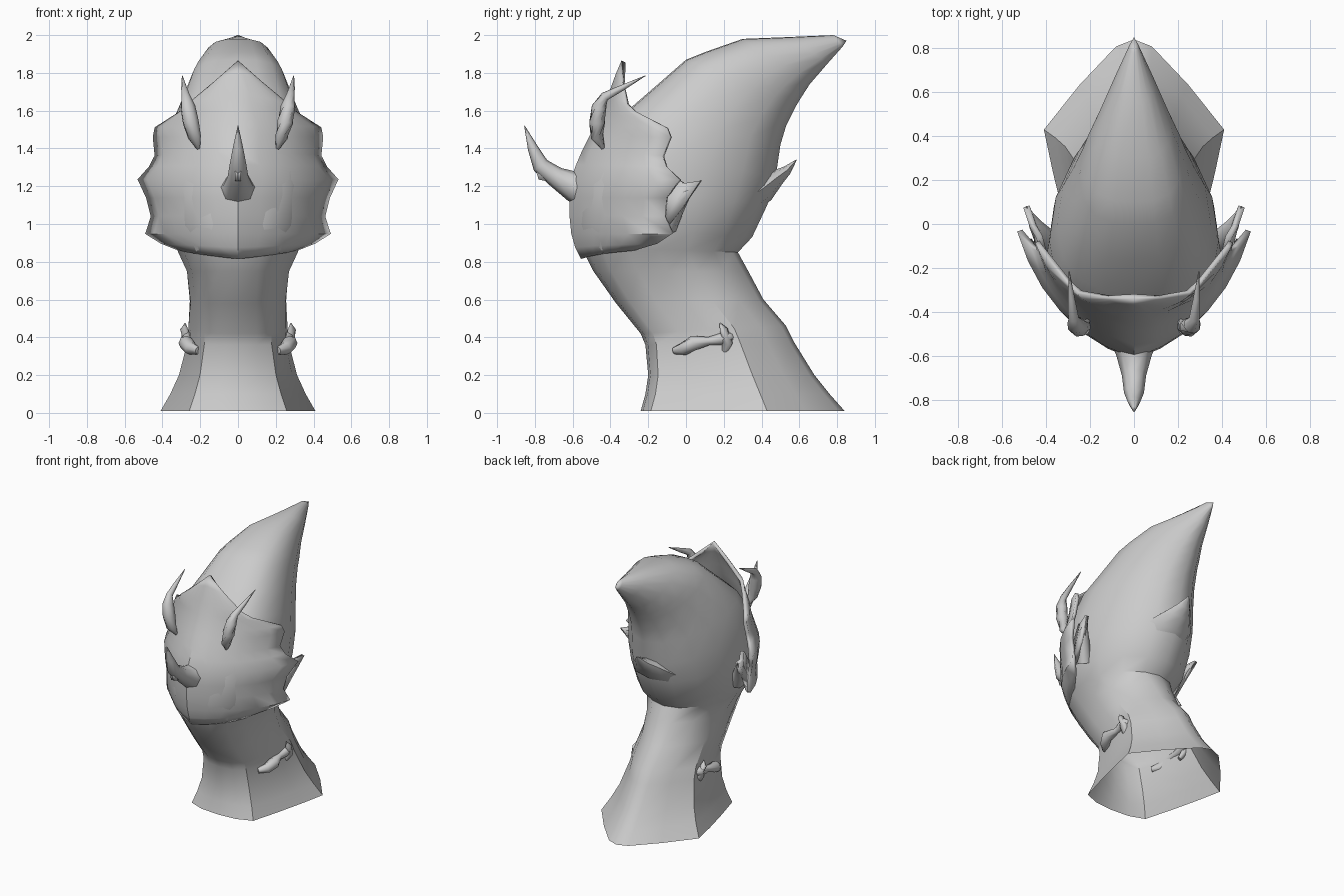
import bpy, bmesh, math
from mathutils import Vector

if "Cube" in bpy.data.objects:
    bpy.data.objects.remove(bpy.data.objects["Cube"])

mat = bpy.data.materials.new("pale_grey")
mat.diffuse_color = (0.6, 0.6, 0.6, 1)
mat.use_nodes = True
mat.node_tree.nodes["Principled BSDF"].inputs["Base Color"].default_value = mat.diffuse_color


def finish(name, bm, thickness=0, angle=40):
    bmesh.ops.remove_doubles(bm, verts=bm.verts, dist=0.0005)
    bmesh.ops.recalc_face_normals(bm, faces=bm.faces)
    me = bpy.data.meshes.new(name)
    bm.to_mesh(me)
    bm.free()
    me.materials.append(mat)
    ob = bpy.data.objects.new(name, me)
    bpy.context.collection.objects.link(ob)
    if thickness:
        mod = ob.modifiers.new("thickness", 'SOLIDIFY')
        mod.thickness = thickness
        mod.offset = 0
    bpy.ops.object.select_all(action='DESELECT')
    ob.select_set(True)
    bpy.context.view_layer.objects.active = ob
    bpy.ops.object.shade_smooth_by_angle(angle=math.radians(angle))
    return ob


def bridge(bm, rings, closed=True):
    vs = [[bm.verts.new(p) for p in r] for r in rings]
    n = len(rings[0])
    for a, b in zip(vs, vs[1:]):
        for i in range(n if closed else n - 1):
            j = (i + 1) % n
            bm.faces.new((a[i], a[j], b[j], b[i]))
    return vs


def horns(name, pts, sides=(1,), flat=1.0):
    """Tapered bent tubes through (x, y, z, radius) points."""
    bm = bmesh.new()
    for s in sides:
        cs = [Vector((p[0] * s, p[1], p[2])) for p in pts]
        rings = []
        for i, c in enumerate(cs):
            t = (cs[min(i + 1, len(cs) - 1)] - cs[max(i - 1, 0)]).normalized()
            q = t.to_track_quat('Z', 'Y')
            rings.append([c + q @ Vector((math.cos(k * math.pi / 4) * pts[i][3] * flat,
                                          math.sin(k * math.pi / 4) * pts[i][3], 0))
                          for k in range(8)])
        vs = bridge(bm, rings)
        bm.faces.new(vs[0])
        bm.faces.new(vs[-1])
    finish(name, bm, angle=60)


def blades(name, outline, thickness):
    """Thin mirrored plates from a 3D outline."""
    bm = bmesh.new()
    for s in (1, -1):
        vs = [bm.verts.new((x * s, y, z)) for x, y, z in outline]
        bmesh.ops.triangulate(bm, faces=[bm.faces.new(vs)])
    finish(name, bm, thickness)


# Neck and swept-back head: front point, back point, half width, hexagon share, forward skew
sections = [
    (-.24, .01, .84, .01, .41, 1, 1), (-.215, .1, .76, .1, .36, .95, 1),
    (-.20, .2, .68, .2, .315, .9, 1), (-.215, .36, .575, .37, .275, .75, 1),
    (-.24, .42, .53, .46, .27, .65, 1), (-.37, .58, .41, .6, .265, .5, 1),
    (-.49, .75, .33, .75, .28, .35, 1), (-.555, .88, .275, .85, .33, .2, 1),
    (-.575, 1.0, .35, .93, .375, .05, 1.1), (-.56, 1.22, .43, 1.1, .395, 0, 1.2),
    (-.45, 1.43, .475, 1.25, .385, 0, 1.3), (-.31, 1.6, .5, 1.42, .35, 0, 1.4),
    (-.16, 1.73, .53, 1.52, .30, 0, 1.4), (.0, 1.87, .58, 1.62, .25, 0, 1.4),
    (.1, 1.91, .61, 1.67, .225, 0, 1.4), (.3, 1.98, .655, 1.74, .17, 0, 1.4),
    (.55, 1.99, .75, 1.85, .09, 0, 1.2), (.78, 2.0, .83, 1.94, .022, 0, 1),
    (.85, 1.97, .85, 1.97, 0, 0, 1)]
hexa = [(0, 0), (.35, .01), (.63, .05), (.77, .24), (.9, .44), (1, .62), (.6, .81), (.2, .97), (0, 1)]
bm = bmesh.new()
rings = []
for fy, fz, by, bz, w, h, skew in sections:
    half = []
    for i, (hu, hv) in enumerate(hexa):
        a = math.pi * i / 8
        u = hu * h + math.sin(a) * (1 - h)
        v = hv * h + ((1 - math.cos(a)) / 2) ** skew * (1 - h)
        half.append((u * w, fy + (by - fy) * v, fz + (bz - fz) * v))
    rings.append(half + [(-x, y, z) for x, y, z in half[-2:0:-1]])
bridge(bm, rings)
bmesh.ops.dissolve_degenerate(bm, edges=bm.edges, dist=0.0005)
finish("neck_and_head", bm)

# Scalloped face shield: each row runs from the centre line to the jagged rim
rows = [
    (-.33, 1.86, .0, -.33, 1.86), (-.36, 1.79, .12, -.33, 1.745), (-.40, 1.68, .25, -.31, 1.64),
    (-.43, 1.6, .30, -.26, 1.59), (-.47, 1.52, .43, -.10, 1.51), (-.50, 1.46, .44, -.08, 1.46),
    (-.54, 1.38, .43, -.12, 1.36), (-.57, 1.31, .46, -.10, 1.30), (-.60, 1.23, .52, -.03, 1.235),
    (-.605, 1.14, .475, -.10, 1.14), (-.605, 1.05, .45, -.11, 1.04), (-.595, .95, .48, -.07, .95),
    (-.575, .88, .40, -.15, .905), (-.545, .82, .31, -.27, .87)]
bm = bmesh.new()
grid = []
for cy, cz, ex, ey, ez in rows:
    ctrl = Vector((ex * .76, cy + .25 * (ey - cy), (cz + ez) / 2))
    c, e = Vector((0, cy, cz)), Vector((ex, ey, ez))
    half = [c * (1 - t) ** 2 + ctrl * 2 * t * (1 - t) + e * t * t for t in (k / 6 for k in range(7))]
    grid.append([Vector((-p.x, p.y, p.z)) for p in half[:0:-1]] + half)
bridge(bm, grid, closed=False)
bmesh.ops.dissolve_degenerate(bm, edges=bm.edges, dist=0.0005)
finish("face_shield", bm, .025)

# Second, inner layer of the cheek rim
blades("cheek_spikes", [(.43, -.13, .95), (.45, -.02, 1.08), (.49, .08, 1.23), (.46, -.01, 1.215),
                        (.43, -.06, 1.25), (.41, -.14, 1.15)], .03)
horns("cheek_roots", [(.36, -.10, .98, .05), (.41, -.06, 1.08, .05), (.45, 0, 1.16, .03),
                      (.49, .08, 1.23, .003)], (1, -1))

# Nose horn
horns("nose_horn", [(0, -.5, 1.18, .12), (0, -.6, 1.2, .08), (0, -.69, 1.25, .055),
                    (0, -.77, 1.31, .045), (0, -.81, 1.40, .028), (0, -.855, 1.52, .002)])
blades("nose_barb", [(.008, -.70, 1.22), (.008, -.78, 1.235), (.008, -.80, 1.30), (.008, -.72, 1.30)], .016)

# Brow horns
horns("brow_horns", [(.21, -.44, 1.40, .01), (.23, -.47, 1.46, .035), (.25, -.47, 1.54, .044),
                     (.265, -.46, 1.62, .04), (.275, -.43, 1.675, .024), (.285, -.34, 1.72, .016),
                     (.295, -.215, 1.785, .002)], (1, -1))

# Broad central chin lip at the back of the jaw
horns("chin_lip", [(0, .30, 1.12, .09), (0, .41, 1.19, .075), (0, .48, 1.245, .045),
                   (0, .535, 1.285, .025), (0, .585, 1.34, .002)], flat=2.2)

# Knotted lumps and spurs on the neck
horns("neck_knots", [(.21, -.06, .33, .02), (.25, -.01, .34, .035), (.275, .04, .37, .04),
                     (.26, .12, .38, .022), (.265, .18, .39, .03), (.265, .22, .40, .035),
                     (.23, .26, .40, .01)], (1, -1))
horns("neck_spurs", [(.24, .20, .31, .015), (.275, .22, .37, .028), (.285, .20, .44, .022),
                     (.28, .18, .475, .003)], (1, -1))
